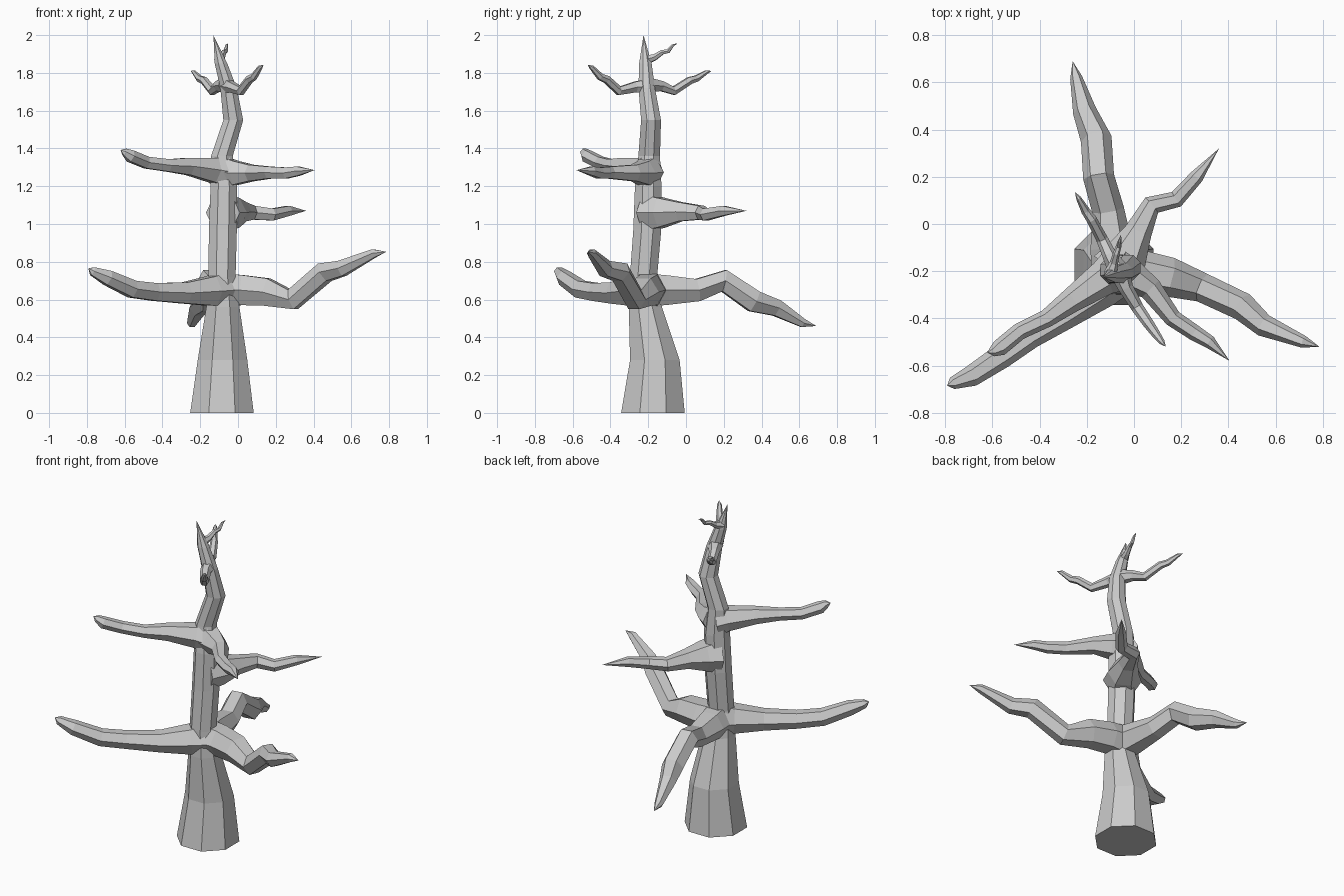
import bpy, bmesh, math
from mathutils import Vector


def tube(name, rings, sides, turn=0.0, level=False):
    """Faceted limb through (x, y, z, radius) rings; a zero radius closes to a point."""
    bm = bmesh.new()
    pts = [Vector(r[:3]) for r in rings]
    prev = None
    for i, p in enumerate(pts):
        # ring frame follows the path, or stays horizontal for the trunk
        d = (pts[min(i + 1, len(pts) - 1)] - pts[max(i - 1, 0)]).normalized()
        if level:
            u, v = Vector((1, 0, 0)), Vector((0, 1, 0))
        else:
            u = d.cross(Vector((0, 0, 1))).normalized()
            v = u.cross(d)
        r = rings[i][3]
        if r == 0:
            ring = [bm.verts.new(p)]
        else:
            angles = [turn + 2 * math.pi * k / sides for k in range(sides)]
            ring = [bm.verts.new(p + r * (math.cos(a) * u + math.sin(a) * v)) for a in angles]
        if prev:
            for k in range(sides):
                n = (k + 1) % sides
                if len(ring) == 1:
                    bm.faces.new((prev[k], prev[n], ring[0]))
                else:
                    bm.faces.new((prev[k], prev[n], ring[n], ring[k]))
        else:
            bm.faces.new(list(reversed(ring)))
        prev = ring
    bmesh.ops.recalc_face_normals(bm, faces=bm.faces)
    mesh = bpy.data.meshes.new(name)
    bm.to_mesh(mesh)
    bm.free()
    ob = bpy.data.objects.new(name, mesh)
    bpy.context.collection.objects.link(ob)
    return ob


# Crooked tapering trunk
tube("trunk", [
    (-0.085, -0.175, 0, 0.182), (-0.082, -0.165, 0.28, 0.142), (-0.08, -0.215, 0.56, 0.095),
    (-0.085, -0.225, 0.72, 0.078), (-0.08, -0.205, 0.97, 0.08), (-0.075, -0.2, 1.2, 0.076),
    (-0.085, -0.195, 1.36, 0.062), (-0.025, -0.185, 1.55, 0.057), (-0.05, -0.208, 1.72, 0.047),
    (-0.09, -0.215, 1.85, 0.036), (-0.13, -0.225, 2.0, 0)], 8, math.pi / 8, level=True)

# Large lower limbs
tube("lower_branch_right", [
    (-0.06, -0.2, 0.65, 0.1), (0.02, -0.2, 0.65, 0.092), (0.15, -0.225, 0.64, 0.084),
    (0.29, -0.27, 0.60, 0.062), (0.46, -0.35, 0.745, 0.06), (0.55, -0.43, 0.765, 0.048),
    (0.72, -0.5, 0.845, 0.026), (0.785, -0.52, 0.853, 0)], 6)
tube("lower_branch_left", [
    (-0.09, -0.22, 0.65, 0.105), (-0.14, -0.27, 0.645, 0.09), (-0.28, -0.375, 0.635, 0.065),
    (-0.44, -0.475, 0.64, 0.054), (-0.56, -0.56, 0.655, 0.052), (-0.69, -0.645, 0.715, 0.045),
    (-0.77, -0.675, 0.75, 0.026), (-0.792, -0.685, 0.765, 0)], 6)
tube("lower_branch_back", [
    (-0.08, -0.2, 0.65, 0.1), (-0.095, -0.1, 0.65, 0.09), (-0.11, 0.06, 0.65, 0.068),
    (-0.15, 0.2, 0.70, 0.066), (-0.16, 0.36, 0.59, 0.066), (-0.21, 0.48, 0.555, 0.05),
    (-0.245, 0.62, 0.475, 0.026), (-0.26, 0.69, 0.46, 0)], 6)

# Middle and upper limbs
tube("middle_branch", [
    (-0.08, -0.2, 1.06, 0.11), (-0.03, -0.13, 1.06, 0.09), (0.02, -0.03, 1.065, 0.058),
    (0.075, 0.08, 1.06, 0.042), (0.18, 0.105, 1.05, 0.036), (0.265, 0.2, 1.07, 0.03),
    (0.36, 0.32, 1.07, 0)], 6)
tube("upper_branch_left", [
    (-0.08, -0.2, 1.275, 0.095), (-0.13, -0.23, 1.285, 0.075), (-0.26, -0.32, 1.305, 0.053),
    (-0.37, -0.4, 1.31, 0.038), (-0.485, -0.455, 1.325, 0.036), (-0.57, -0.525, 1.36, 0.036),
    (-0.6, -0.54, 1.382, 0.022), (-0.622, -0.545, 1.392, 0)], 6)
tube("upper_branch_right", [
    (-0.07, -0.2, 1.275, 0.09), (-0.01, -0.225, 1.27, 0.072), (0.07, -0.275, 1.27, 0.05),
    (0.165, -0.4, 1.272, 0.037), (0.255, -0.46, 1.27, 0.034), (0.32, -0.5, 1.28, 0.028),
    (0.405, -0.58, 1.285, 0)], 6)

# Thin crown twigs
tube("crown_twig_front", [
    (-0.06, -0.2, 1.73, 0.045), (-0.035, -0.27, 1.725, 0.032), (0.015, -0.355, 1.705, 0.026),
    (0.06, -0.42, 1.765, 0.023), (0.085, -0.455, 1.78, 0.02), (0.118, -0.5, 1.83, 0.013),
    (0.135, -0.52, 1.842, 0)], 6)
tube("crown_twig_back", [
    (-0.065, -0.2, 1.735, 0.045), (-0.105, -0.13, 1.73, 0.03), (-0.135, -0.065, 1.705, 0.025),
    (-0.18, 0.02, 1.76, 0.022), (-0.205, 0.055, 1.77, 0.019), (-0.235, 0.11, 1.805, 0.011),
    (-0.25, 0.135, 1.81, 0)], 6)
tube("top_twig", [
    (-0.1, -0.21, 1.87, 0.028), (-0.085, -0.165, 1.883, 0.018), (-0.075, -0.125, 1.91, 0.014),
    (-0.065, -0.095, 1.915, 0.012), (-0.06, -0.07, 1.945, 0.008), (-0.055, -0.045, 1.957, 0)], 6)
